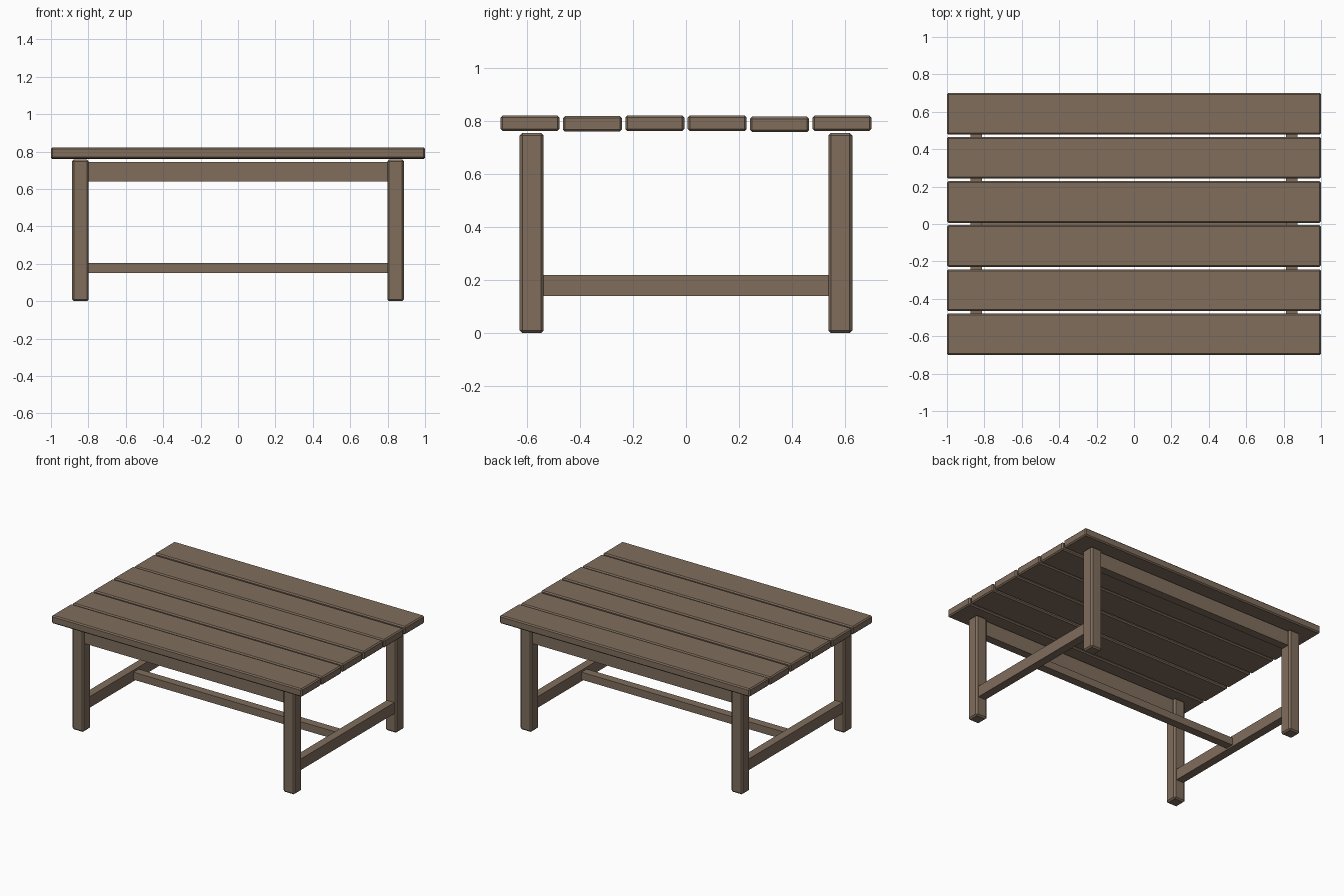
import bpy

cube = bpy.data.objects.get("Cube")
if cube:
    bpy.data.objects.remove(cube, do_unlink=True)

# Weathered wood, used on every part
wood = bpy.data.materials.new("weathered_brown_wood")
wood.use_nodes = True
wood.diffuse_color = (0.215, 0.155, 0.108, 1)
wood.node_tree.nodes["Principled BSDF"].inputs["Base Color"].default_value = wood.diffuse_color


def beam(name, center, size, chamfer=0.0):
    """Rectangular timber with optional chamfered edges."""
    bpy.ops.mesh.primitive_cube_add(size=1, location=center)
    obj = bpy.context.object
    obj.name = name
    obj.scale = size
    bpy.ops.object.transform_apply(location=False, rotation=False, scale=True)
    obj.data.materials.append(wood)
    if chamfer:
        mod = obj.modifiers.new("chamfer", "BEVEL")
        mod.width = chamfer
        mod.segments = 1
    return obj


LEG_X, LEG_Y, LEG_W, LEG_H = 0.843, 0.583, 0.09, 0.757
SPAN_X = 2 * LEG_X - LEG_W
SPAN_Y = 2 * LEG_Y - LEG_W

# Table top slats, set at very slightly uneven heights
slat_w, pitch = 0.223, 0.2358
drops = [0, 0.002, 0, 0, 0.004, 0]
for i, drop in enumerate(drops):
    beam(f"top_slat_{i + 1}", (0, (i - 2.5) * pitch, 0.793 - drop),
         (2, slat_w, 0.058), 0.008)

# Four legs
for sx, side in ((-1, "right"), (1, "left")):
    for sy, end in ((-1, "front"), (1, "back")):
        beam(f"{end}_{side}_leg", (sx * LEG_X, sy * LEG_Y, LEG_H / 2),
             (LEG_W, LEG_W, LEG_H), 0.01)
    # Low rail joining the two legs of each end
    beam(f"{side}_end_rail", (sx * LEG_X, 0, 0.18), (0.06, SPAN_Y, 0.08))

# Long aprons under the top
for sy, end in ((-1, "front"), (1, "back")):
    beam(f"{end}_apron", (0, sy * LEG_Y, 0.692), (SPAN_X, 0.06, 0.106))

# Long centre stretcher between the end rails
beam("center_stretcher", (0, 0, 0.178), (2 * LEG_X - 0.06, 0.06, 0.054))
